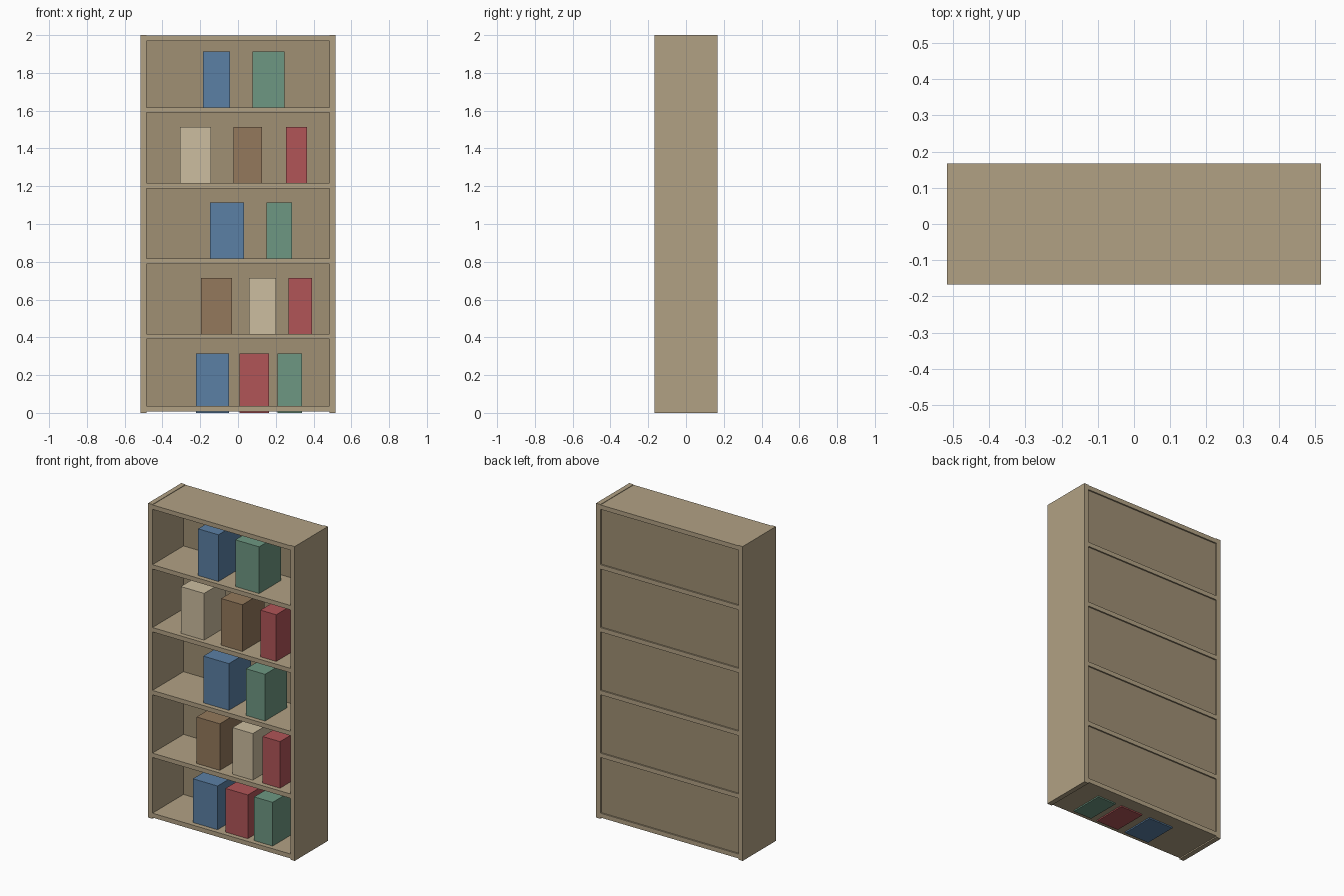
import bpy

if "Cube" in bpy.data.objects:
    bpy.data.objects.remove(bpy.data.objects["Cube"])


def material(name, rgb):
    m = bpy.data.materials.new(name)
    m.diffuse_color = (*[(c / 255) ** 2.2 for c in rgb], 1)
    m.use_nodes = True
    m.node_tree.nodes["Principled BSDF"].inputs["Base Color"].default_value = m.diffuse_color
    return m


WOOD = material("wood", (176, 160, 131))
PANEL = material("back_wood", (158, 142, 115))
COVER = {
    "blue": material("blue", (91, 127, 163)),
    "green": material("green", (109, 150, 129)),
    "red": material("red", (175, 85, 88)),
    "brown": material("brown", (146, 120, 92)),
    "cream": material("cream", (203, 188, 158)),
}


def box(name, x, y, z, mat):
    """Box spanning the given (min, max) ranges."""
    bpy.ops.mesh.primitive_cube_add(
        size=1, location=[sum(r) / 2 for r in (x, y, z)])
    ob = bpy.context.object
    ob.name = name
    ob.scale = [r[1] - r[0] for r in (x, y, z)]
    bpy.ops.object.transform_apply(location=False, rotation=False, scale=True)
    ob.data.materials.append(mat)
    return ob


W, INNER, D, T = 0.516, 0.485, 0.167, 0.028

# Side panels
box("side_left", (-W, -INNER), (-D, D), (0, 2), WOOD)
box("side_right", (INNER, W), (-D, D), (0, 2), WOOD)

# Bottom, shelves and top
for i, top in enumerate((0.036, 0.418, 0.817, 1.217, 1.617, 1.997)):
    name = {0: "bottom_panel", 5: "top_panel"}.get(i, f"shelf_{i}")
    box(name, (-INNER, INNER), (-D, D), (top - T, top), WOOD)

# Back panel, slightly recessed
box("back_panel", (-INNER, INNER), (D - 0.022, D - 0.009), (0.02, 1.985), PANEL)

# Books: one row per shelf, sunk a little into the boards
rows = [
    [("blue", -0.222, -0.048), ("red", 0.008, 0.165), ("green", 0.21, 0.34)],
    [("brown", -0.196, -0.032), ("cream", 0.057, 0.20), ("red", 0.268, 0.392)],
    [("blue", -0.148, 0.032), ("green", 0.152, 0.286)],
    [("cream", -0.307, -0.143), ("brown", -0.023, 0.127), ("red", 0.254, 0.365)],
    [("blue", -0.185, -0.042), ("green", 0.077, 0.245)],
]
for r, row in enumerate(rows):
    for color, x0, x1 in row:
        box(f"book_{r + 1}_{color}", (x0, x1), (-0.137, 0.083),
            (0.4 * r, 0.4 * r + 0.314), COVER[color])
